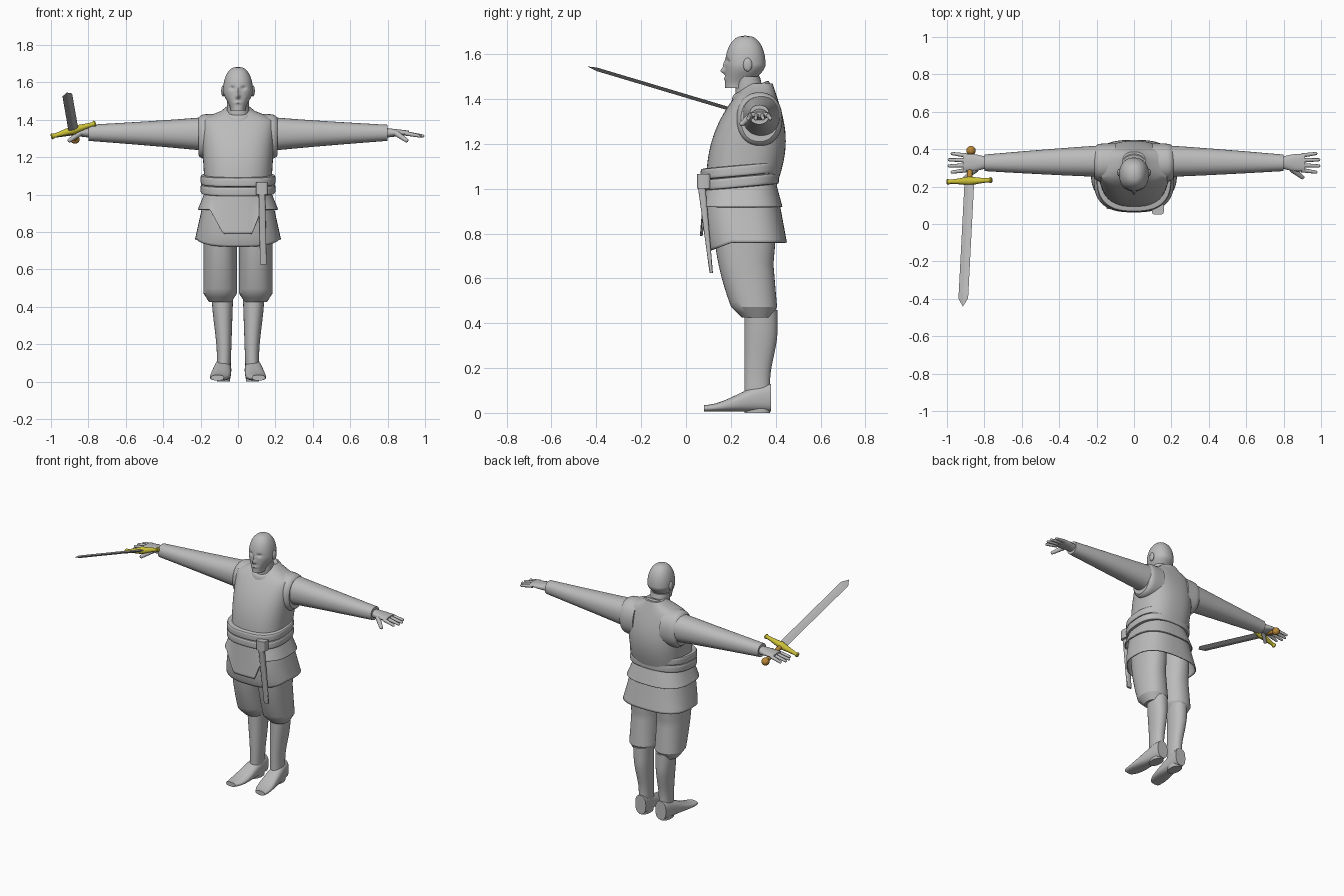
import bpy, bmesh
from math import sin, cos, pi, exp, copysign
from mathutils import Vector, Matrix

if "Cube" in bpy.data.objects:
    bpy.data.objects.remove(bpy.data.objects["Cube"])


def material(name, red, green, blue):
    mat = bpy.data.materials.new(name)
    mat.use_nodes = True
    color = (red, green, blue, 1)
    mat.diffuse_color = color
    mat.node_tree.nodes["Principled BSDF"].inputs["Base Color"].default_value = color
    return mat


GREY = material("plain grey", .5, .5, .5)
STEEL = material("steel grey", .48, .48, .48)
GOLD = material("yellow gold", .6, .53, .04)
BRASS = material("orange brass", .5, .25, .04)
parts = []


# Shaping rules
def clamp(value):
    return max(0, min(1, value))


def ease(value):
    value = clamp(value)
    return value * value * (3 - 2 * value)


def mix(start, end, t):
    return start + (end - start) * t


def dome(value, power=2.3):
    return (1 - clamp(value) ** power) ** (1 / power)


def hump(value, centre, width):
    return exp(-((value - centre) / width) ** 2)


def add_object(name, bm, mat):
    bmesh.ops.recalc_face_normals(bm, faces=bm.faces)
    mesh = bpy.data.meshes.new(name)
    bm.to_mesh(mesh)
    bm.free()
    mesh.materials.append(mat)
    part = bpy.data.objects.new(name, mesh)
    bpy.context.collection.objects.link(part)
    parts.append(part)
    return part


def loft(name, start, end, section, axis="z", sides=40, power=2.2, steps=20, mirror=1,
         shape=None, mat=GREY, caps=True):
    """Skin rounded rings; section(t) gives the low and high bounds across the axis."""
    bm = bmesh.new()
    rings = []
    for step in range(steps + 1):
        t = step / steps
        along = mix(start, end, t)
        a_low, a_high, b_low, b_high = section(t)
        ring = []
        for k in range(sides):
            angle = 2 * pi * k / sides
            c, s = [copysign(abs(f) ** (2 / power), f) for f in (cos(angle), sin(angle))]
            a = mix(a_low, a_high, (1 + c) / 2)
            b = mix(b_low, b_high, (1 + s) / 2)
            point = Vector({"x": (along, a, b), "y": (a, along, b), "z": (a, b, along)}[axis])
            if shape:
                point = shape(point)
            point.x *= mirror
            ring.append(bm.verts.new(point))
        rings.append(ring)
    for ring, above in zip(rings, rings[1:]):
        for k in range(sides):
            bm.faces.new((ring[k - 1], ring[k], above[k], above[k - 1]))
    if caps:
        bm.faces.new(rings[0])
        bm.faces.new(rings[-1])
    bmesh.ops.remove_doubles(bm, verts=bm.verts, dist=.0001)
    return add_object(name, bm, mat)


def ball(name, centre, size, mat=GREY):
    bm = bmesh.new()
    place = Matrix.Translation(centre) @ Matrix.Diagonal(size).to_4x4()
    bmesh.ops.create_uvsphere(bm, u_segments=20, v_segments=12, radius=1, matrix=place)
    return add_object(name, bm, mat)


def finger(name, start, end, radius, mirror):
    """Tapered digit with a round tip."""
    start, end = Vector(start), Vector(end)
    reach = end - start
    turn = reach.to_track_quat("Z", "Y").to_matrix().to_4x4()
    tip = radius * .7
    bm = bmesh.new()
    bmesh.ops.create_cone(bm, cap_ends=True, segments=12, radius1=radius, radius2=tip,
                          depth=reach.length, matrix=Matrix.Translation((start + end) / 2) @ turn)
    bmesh.ops.create_uvsphere(bm, u_segments=12, v_segments=8, radius=tip,
                              matrix=Matrix.Translation(end))
    bmesh.ops.scale(bm, vec=(mirror, 1, 1), verts=bm.verts)
    return add_object(name, bm, GREY)


# Head with a sculpted face
def head_section(t):
    crown = dome((t - .4) / .6)
    jaw = ease(t / .45)
    width = .08 * crown * mix(.5, 1, jaw)
    return -width, width, .265 - .09 * crown, .265 + .09 * crown * mix(.3, 1, jaw)


def face_shape(point):
    if point.y < .25:
        x, z = abs(point.x), point.z
        nose = .02 * hump(x, 0, .01) * hump(z, 1.525, .012)
        bridge = .01 * hump(x, 0, .008) * hump(z, 1.55, .02)
        lips = .006 * hump(x, 0, .02) * hump(z, 1.49, .007)
        eyes = .01 * hump(x, .03, .014) * hump(z, 1.57, .01)
        point.y += eyes - nose - bridge - lips
    return point


def collar_shape(point):
    point.z += (point.y - .285) * .4
    return point


def collar_section(t):
    roll = .012 * dome(abs(2 * t - 1), 3)
    width = mix(.08, .065, t) + roll
    return -width, width, mix(.21, .22, t) - roll, mix(.37, .36, t) + roll


loft("head", 1.45, 1.683, head_section, sides=72, steps=48, shape=face_shape)
loft("neck", 1.36, 1.5, lambda t: (-.06, .06, .22, mix(.36, .33, t)))
loft("collar", 1.39, 1.45, collar_section, shape=collar_shape)


# Tunic body, skirt and the layer with the front flap
def torso_section(t):
    width = mix(.175, .205, t) * (1 - .7 * ease((t - .83) / .17))
    return -width, width, .09 + .18 * t ** 2.5, .4 + .045 * sin(pi * t * 1.1)


def skirt_section(t):
    width = mix(.17, .23, t)
    return -width, width, .08 + .02 * (2 * t - 1) ** 2, mix(.4, .45, t)


def hem_shape(point):
    point.z -= max(0, .2 - point.y) * .4 * clamp((.95 - point.z) / .15)
    return point


def overskirt_section(t):
    width = mix(.17, .215, t)
    return -width, width, mix(.085, .062, t), mix(.4, .43, t)


def flap_shape(point):
    if point.y < .24:
        drop = min(clamp((.125 - point.x) / .05), clamp((point.x + .15) / .07))
        point.z -= .13 * drop * clamp((1 - point.z) / .08)
    return point


loft("torso", 1, 1.47, torso_section, sides=48, power=2.5)
skirt = loft("skirt", 1.03, .76, skirt_section, sides=64, power=2.7, shape=hem_shape, caps=False)
overskirt = loft("overskirt_with_front_flap", 1.03, .92, overskirt_section, sides=128, power=2.7,
                 shape=flap_shape, caps=False)
for layer in (skirt, overskirt):
    layer.modifiers.new("cloth thickness", "SOLIDIFY").thickness = .008


# Belt wound twice, with a knot and a hanging tail
def belt_section(t):
    roll = .02 * dome(abs(2 * t - 1), 4)
    width = .18 + roll
    return -width, width, .085 - roll, .395 + roll


def belt_shape(point):
    point.z += (point.y - .24) * .09
    return point


def tail_section(t):
    front = mix(.05, .105, t)
    return .11 + .008 * t, .145 + .008 * t, front, front + mix(.035, .015, t)


for name, height in (("lower_belt", 1.03), ("upper_belt", 1.08)):
    loft(name, height - .025, height + .025, belt_section, sides=56, power=2.6, shape=belt_shape)
loft("belt_knot", 1, 1.065, lambda t: (.095, .16, .05, .11), power=4, steps=1)
loft("belt_tail", 1.03, .625, tail_section, power=3.5)


# Limbs
def armhole_section(t):
    edge = .02 * t ** 8
    return .225 + edge, .43 - edge, 1.19 + edge, 1.43 - edge


def sleeve_section(t):
    depth, height = mix(.087, .044, t ** 1.2), mix(.1, .043, t ** .8)
    y, z = mix(.337, .327, t), mix(1.323, 1.33, t)
    return y - depth, y + depth, z - height, z + height


def palm_section(t):
    depth, height = mix(.03, .046, ease(t * 1.5)), mix(.028, .012, t)
    return .328 - depth, .328 + depth, 1.33 - height, 1.33 + height


def breeches_section(t):
    tuck = .03 * ease((t - .9) / .1)
    return .005 + tuck, .185 - tuck, .12 + .1 * t * t + tuck, .39 + .02 * abs(2 * t - 1) - tuck


def boot_section(t):
    calf = ease((.7 - t) / .5)
    return mix(.026, .042, t), mix(.14, .113, ease(t * 1.4)), .26, .375 + .033 * calf


def foot_section(t):
    toe = t ** 6
    return .036 + .04 * toe, mix(.115, .165, t) - .02 * toe, .006, mix(.13, .035, ease(t))


for mirror, label in ((1, "left_"), (-1, "right_")):
    ball(label + "ear", (mirror * .08, .275, 1.553), (.01, .02, .03))
    loft(label + "armhole", .1, .212, armhole_section, "x", mirror=mirror)
    loft(label + "sleeve", .1, .8, sleeve_section, "x", mirror=mirror)
    loft(label + "palm", .77, .915, palm_section, "x", mirror=mirror)
    for number in range(4):
        spread = number - 1.5
        tip = (.99 - .008 * spread * spread, .327 + .033 * spread, 1.313)
        finger(f"{label}finger_{number + 1}", (.895, .327 + .026 * spread, 1.327), tip, .012, mirror)
    finger(label + "thumb", (.845, .292, 1.328), (.9, .25, 1.29), .016, mirror)
    loft(label + "breeches", .9, .425, breeches_section, mirror=mirror)
    loft(label + "boot_shaft", .46, 0, boot_section, mirror=mirror)
    loft(label + "foot", .38, .08, foot_section, "y", power=2.5, mirror=mirror)

# Sword, made along its own y and then set in the right hand
along = Vector((-.035, -.67, .2)).normalized()
across = Vector((.24, 0, .075))
across = (across - along * across.dot(along)).normalized()
pose = Matrix((across, along, across.cross(along))).transposed().to_4x4()
pose.translation = (-.88, .23, 1.345)


def posed(point):
    return pose @ point


def blade_section(t):
    point = clamp(16 * (1 - t) + .03)
    width, thickness = .027 * point, .008 * point
    return -width, width, -thickness, thickness


def guard_section(t):
    reach = abs(2 * t - 1)
    radius = .01 + .014 * (1 - reach) ** 1.5 + .006 * hump(reach, .95, .06)
    return -radius, radius, -radius, radius


loft("sword_blade", 0, .7, blade_section, "y", sides=4, power=2, steps=16, shape=posed, mat=STEEL)
loft("sword_guard", -.125, .125, guard_section, "x", sides=16, steps=40, shape=posed, mat=GOLD)
loft("sword_grip", -.17, 0, lambda t: (-.014, .014, -.014, .014), "y", sides=16, steps=1,
     shape=posed, mat=BRASS)
ball("sword_pommel", posed(Vector((0, -.17, 0))), (.025, .025, .025), BRASS)

# Smooth shading with sharp edges kept
bpy.ops.object.select_all(action="DESELECT")
for part in parts:
    part.select_set(True)
bpy.context.view_layer.objects.active = parts[0]
bpy.ops.object.shade_smooth_by_angle()
